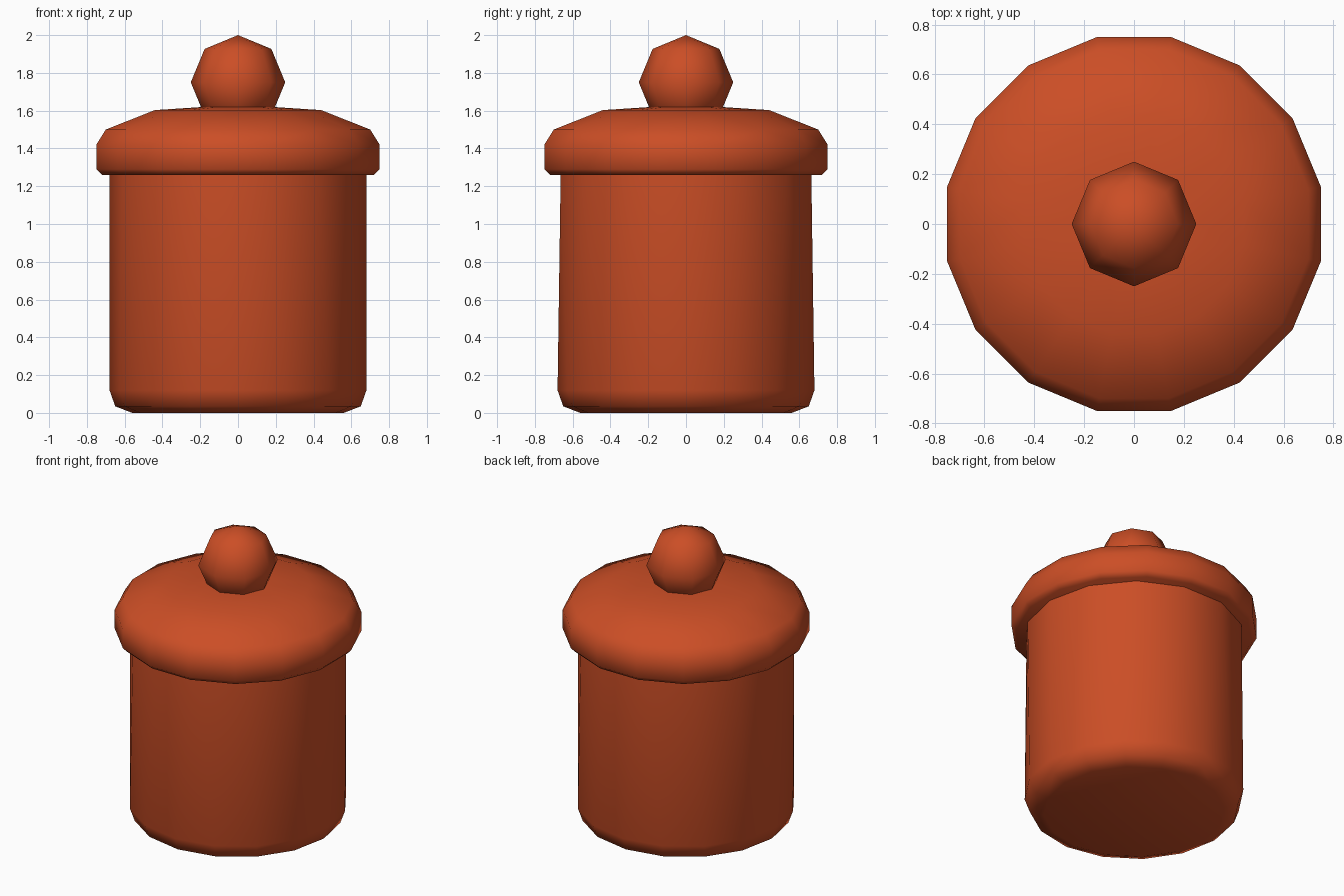
import bpy, bmesh, math

if "Cube" in bpy.data.objects:
    bpy.data.objects.remove(bpy.data.objects["Cube"])

clay = bpy.data.materials.new("terracotta")
clay.diffuse_color = (0.6, 0.076, 0.019, 1)
clay.use_nodes = True
clay.node_tree.nodes["Principled BSDF"].inputs["Base Color"].default_value = clay.diffuse_color


def finish(name, bm):
    bmesh.ops.recalc_face_normals(bm, faces=bm.faces[:])
    mesh = bpy.data.meshes.new(name)
    bm.to_mesh(mesh)
    bm.free()
    mesh.materials.append(clay)
    mesh.shade_smooth()
    mesh.set_sharp_from_angle(angle=math.radians(60))
    ob = bpy.data.objects.new(name, mesh)
    bpy.context.collection.objects.link(ob)
    return ob


def hull_of_rings(name, rings):
    """Convex round part; each ring is (radius, z, sides, start angle)."""
    bm = bmesh.new()
    for r, z, n, start in rings:
        for i in range(n):
            a = start + math.tau * i / n
            bm.verts.new((r * math.cos(a), r * math.sin(a), z))
    bmesh.ops.convex_hull(bm, input=bm.verts[:])
    # merge the coplanar triangles into clean panels
    bmesh.ops.dissolve_limit(bm, angle_limit=math.radians(0.5),
                             verts=bm.verts[:], edges=bm.edges[:])
    return finish(name, bm)


# Jar body: rounded foot with 16 sides, mouth with 14
hull_of_rings("jar_body", [(0.56, 0.0, 16, 0), (0.65, 0.035, 16, 0),
                           (0.68, 0.12, 16, 0), (0.68, 1.3, 14, 0)])

# Lid: 16 sides with flats on the axes, profile given at the flats
half = math.pi / 16
lid_profile = [(0.72, 1.26), (0.75, 1.29), (0.75, 1.42),
               (0.70, 1.50), (0.44, 1.603), (0.18, 1.62)]
hull_of_rings("lid", [(r / math.cos(half), z, 16, half) for r, z in lid_profile])

# Knob
bm = bmesh.new()
bmesh.ops.create_uvsphere(bm, u_segments=8, v_segments=4, radius=0.25)
bmesh.ops.translate(bm, verts=bm.verts[:], vec=(0, 0, 1.75))
finish("lid_knob", bm)
